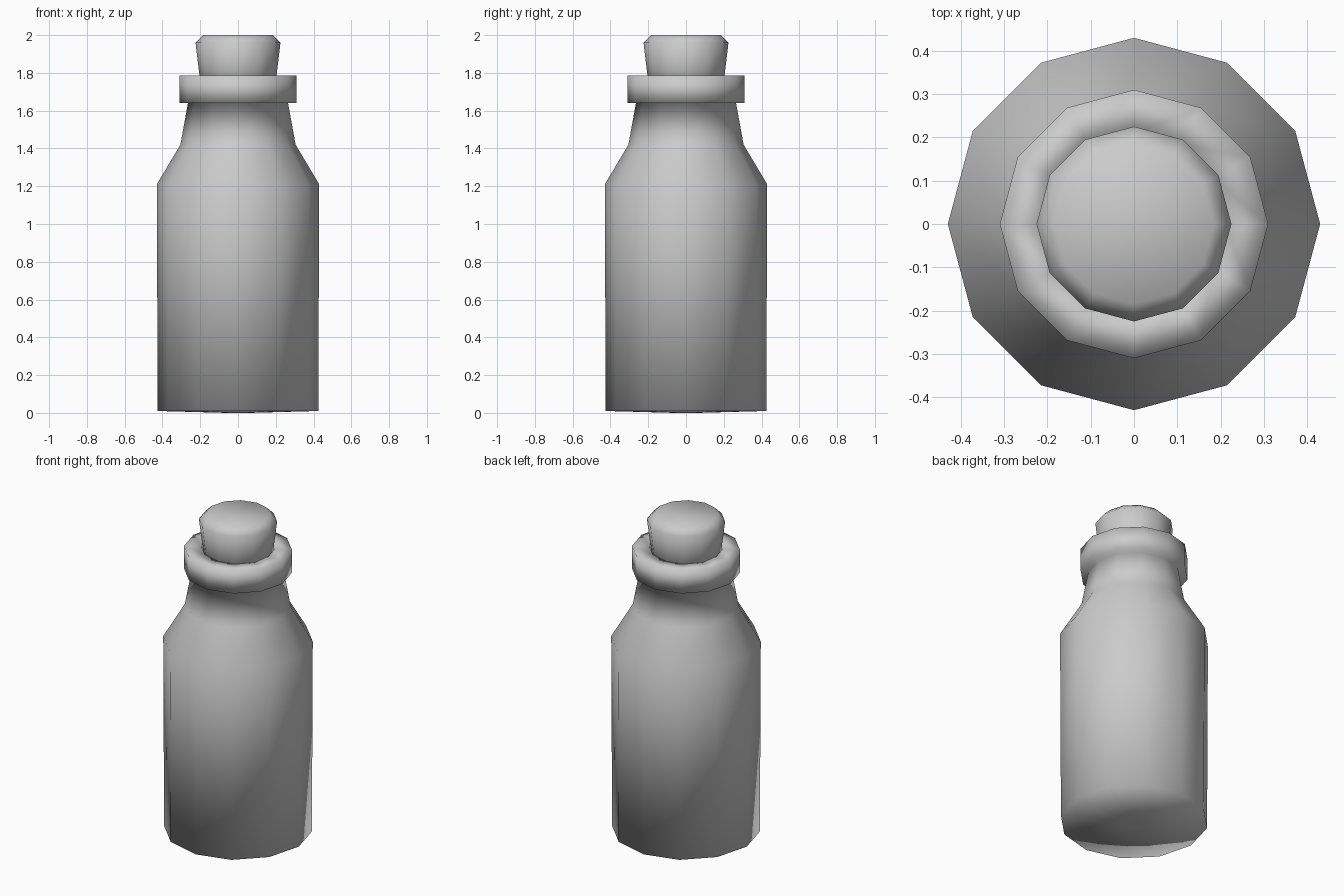
import bpy, bmesh
from math import cos, sin, pi

cube = bpy.data.objects.get("Cube")
if cube:
    bpy.data.objects.remove(cube, do_unlink=True)

SIDES = 12

grey = bpy.data.materials.new("plain_grey")
grey.use_nodes = True
colour = (0.6, 0.6, 0.6, 1)
grey.diffuse_color = colour
grey.node_tree.nodes["Principled BSDF"].inputs["Base Color"].default_value = colour


def lathe(name, profile):
    """Spin (radius, height) points into a closed, smooth twelve-sided part."""
    bm = bmesh.new()
    rings = [[bm.verts.new((r * cos(2 * pi * i / SIDES), r * sin(2 * pi * i / SIDES), z))
              for i in range(SIDES)] for r, z in profile]
    for low, high in zip(rings, rings[1:]):
        for i in range(SIDES):
            j = (i + 1) % SIDES
            bm.faces.new((low[i], low[j], high[j], high[i]))
    bm.faces.new(rings[0][::-1])
    bm.faces.new(rings[-1])
    for face in bm.faces:
        face.smooth = True
    mesh = bpy.data.meshes.new(name)
    bm.to_mesh(mesh)
    bm.free()
    mesh.materials.append(grey)
    part = bpy.data.objects.new(name, mesh)
    bpy.context.collection.objects.link(part)
    return part


# Bottle: base, body, shoulder, neck, collar and the mouth inside it
lathe("bottle", [
    (0.06, 0.0), (0.425, 0.01), (0.43, 1.21), (0.305, 1.42), (0.265, 1.64),
    (0.31, 1.64), (0.31, 1.785), (0.21, 1.785), (0.21, 1.66),
])

# Stopper: tapered plug with a bevelled top
lathe("stopper", [(0.19, 1.67), (0.225, 1.96), (0.185, 2.0)])
